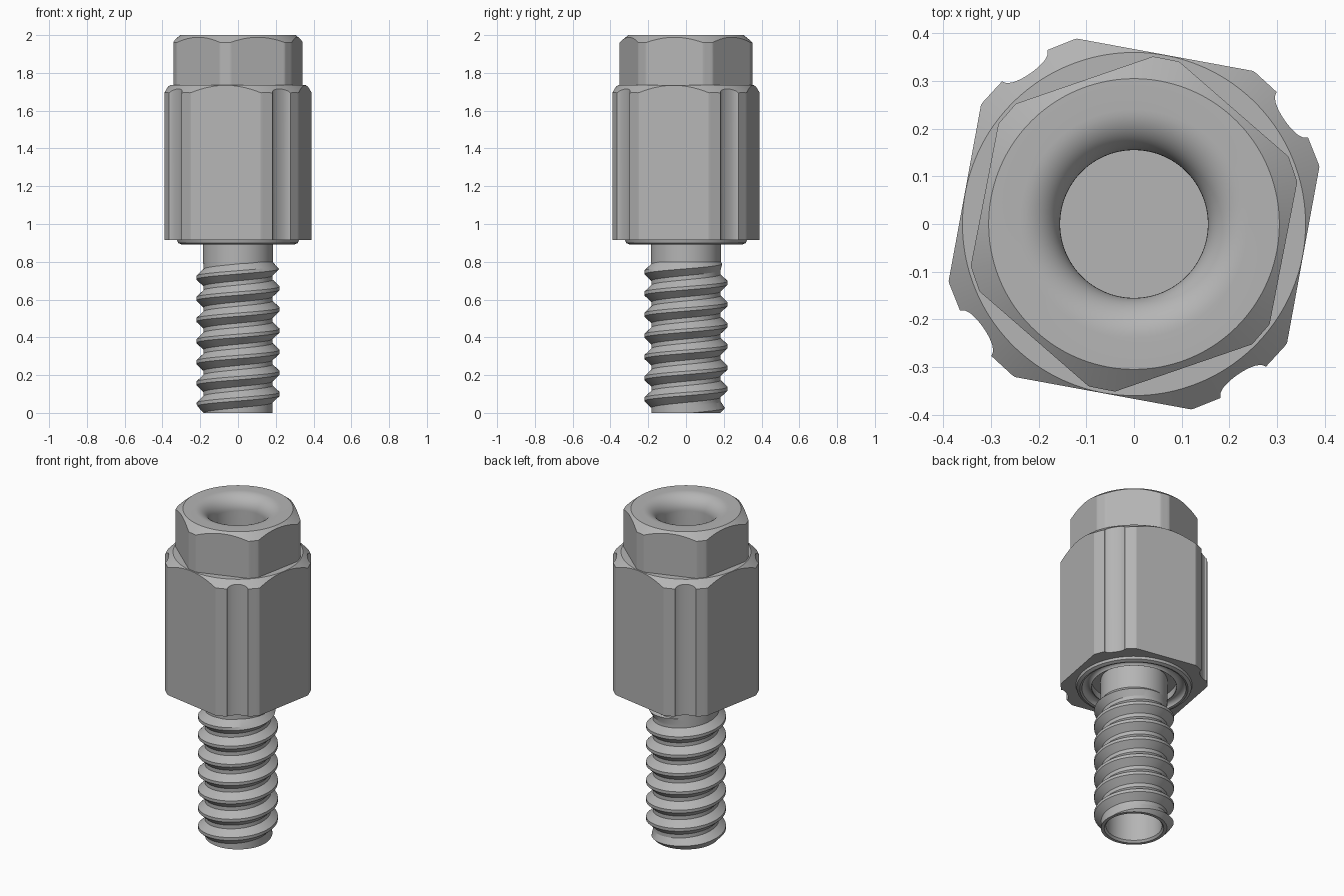
import bpy, bmesh
from math import sin, cos, pi, radians, sqrt

cube = bpy.data.objects.get("Cube")
if cube:
    bpy.data.objects.remove(cube, do_unlink=True)

STEEL = (0.46, 0.46, 0.46, 1.0)
steel = bpy.data.materials.new("brushed steel grey")
steel.use_nodes = True
steel.diffuse_color = STEEL
steel.node_tree.nodes["Principled BSDF"].inputs["Base Color"].default_value = STEEL


def skin(name, rows, closed=True, flip=False):
    """Join rows of points into a surface with smooth shading and sharp edges."""
    bm = bmesh.new()
    grid = [[bm.verts.new(p) for p in row] for row in rows]
    for low, high in zip(grid, grid[1:]):
        n = len(low)
        for i in range(n if closed else n - 1):
            j = (i + 1) % n
            bm.faces.new((low[i], low[j], high[j], high[i]))
    bmesh.ops.remove_doubles(bm, verts=bm.verts, dist=0.0002)
    bmesh.ops.dissolve_degenerate(bm, edges=bm.edges, dist=0.0001)
    if flip:
        bmesh.ops.reverse_faces(bm, faces=bm.faces)
    mesh = bpy.data.meshes.new(name)
    bm.to_mesh(mesh)
    bm.free()
    mesh.materials.append(steel)
    obj = bpy.data.objects.new(name, mesh)
    bpy.context.collection.objects.link(obj)
    bpy.ops.object.select_all(action="DESELECT")
    obj.select_set(True)
    bpy.context.view_layer.objects.active = obj
    bpy.ops.object.shade_smooth_by_angle(angle=radians(22))
    return obj


def ring(angles, radii, heights):
    return [(r * cos(t), r * sin(t), z) for t, r, z in zip(angles, radii, heights)]


def circle(angles, r, z):
    n = len(angles)
    return ring(angles, [r] * n, [z] * n)


def outline(sides, turn, breaks, step, radius):
    """Sample a repeated prism outline; returns its angles and radii."""
    half = 180 / sides
    local = sorted({-half + step * i for i in range(round(2 * half / step))}
                   | set(breaks) | {-b for b in breaks})
    angles, radii = [], []
    for k in range(sides):
        for a in local:
            angles.append(radians(turn + 2 * half * k + a))
            radii.append(radius(abs(a)))
    return angles, radii


def lathe(name, profile, flip=False):
    angles = [2 * pi * i / 96 for i in range(96)]
    return skin(name, [circle(angles, r, z) for r, z in profile], flip=flip)


def arc(cx, cz, r, start, end, steps=12):
    sweep = [radians(start + (end - start) * i / steps) for i in range(steps + 1)]
    return [(cx + r * cos(a), cz + r * sin(a)) for a in sweep]


# Square body with clipped corners and a shallow groove down each corner
def body_radius(a):
    d = 45 - a
    if d < 8.2:
        return 0.4078 - 0.024 * sqrt(1 - (d / 8.2) ** 2)
    return min(0.361 / cos(radians(a)), 0.4065 / cos(radians(a - 32.15)))


angles, radii = outline(4, -10.4, (27.5, 36.8), 1.5, body_radius)
count = len(angles)
skin("spacer_body", [
    circle(angles, 0.29, 0.915),
    ring(angles, radii, [0.915] * count),
    ring(angles, radii, [1.735 - 0.85 * (r - 0.36) for r in radii]),
    circle(angles, 0.36, 1.735),
    circle(angles, 0.2, 1.735)])


# Hexagonal head with chamfered top and a flared socket
def head_radius(a):
    return min(0.3195 / cos(radians(a)), 0.3528 / cos(radians(30 - a)))


angles, radii = outline(6, -11, (25.2,), 2, head_radius)
count = len(angles)
socket = arc(0.24, 1.915, 0.085, 90, 180) + [(0.155, 1.25), (0, 1.25)]
skin("hex_head", [
    ring(angles, radii, [1.735] * count),
    ring(angles, radii, [2 - 0.8 * (r - 0.305) for r in radii]),
    circle(angles, 0.305, 2.0)] + [circle(angles, r, z) for r, z in socket])

# Rounded flange under the body, with a ring recess around the neck
lathe("base_flange", [(0.185, 0.945), (0.235, 0.945), (0.235, 0.905)]
      + arc(0.262, 0.895, 0.027, 160, 0)
      + [(0.3, 0.892), (0.318, 0.9), (0.322, 0.915)])

# Plain neck above the thread
lathe("neck", [(0.185, 0.79), (0.185, 0.95)])

# Screw thread: one pitch of profile swept along a helix, cut flat at both ends
PITCH, TOP, ROOT, CREST, SEG = 0.112, 0.8, 0.183, 0.221, 72
tooth = [(-0.5, ROOT), (-0.4, ROOT), (-0.08, CREST), (0.08, CREST), (0.4, ROOT), (0.5, ROOT)]
rows = []
for i in range(-SEG, 9 * SEG):
    t = 2 * pi * i / SEG
    row = []
    for offset, r in tooth:
        z = min(max(0.1 + PITCH * (i / SEG - 1 + offset), 0), TOP)
        r = min(r, ROOT + 0.9 * min(z, TOP - z))
        row.append((r * cos(t), r * sin(t), z))
    rows.append(row)
skin("screw_thread", rows, closed=False, flip=True)

# Tip face with its blind bore
lathe("screw_tip", [(0, 0.25), (0.155, 0.25), (0.155, 0.012), (0.165, 0), (ROOT, 0)])
